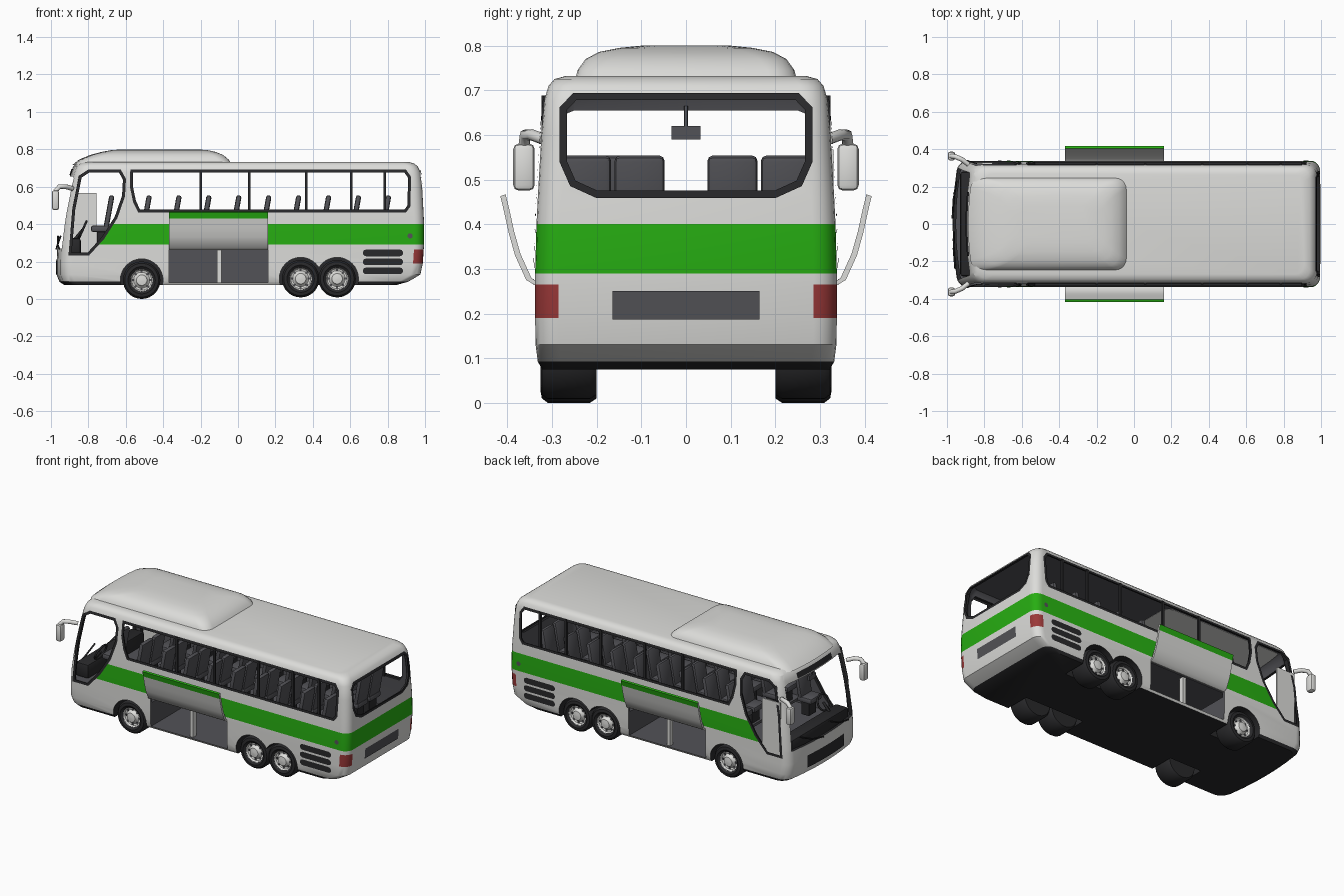
import bpy, bmesh, math
from mathutils import Vector

if "Cube" in bpy.data.objects:
    bpy.data.objects.remove(bpy.data.objects["Cube"])

def material(name, r, g, b):
    m = bpy.data.materials.new(name)
    m.diffuse_color = (r, g, b, 1)
    m.use_nodes = True
    m.node_tree.nodes["Principled BSDF"].inputs["Base Color"].default_value = m.diffuse_color
    return m

WHITE = material("white paint", 0.72, 0.72, 0.70)
GREEN = material("green stripe", 0.02, 0.42, 0.006)
RED = material("red lamp", 0.33, 0.04, 0.04)
BLACK = material("black rubber", 0.022, 0.022, 0.024)
GREY = material("dark grey", 0.085, 0.085, 0.095)
PALETTE = [WHITE, GREEN, RED, BLACK, GREY]

# body stations: height, front x, rear x, half width
BODY = [(.075, -.93, .85, .322), (.092, -.955, .91, .332), (.13, -.97, .975, .337), (.19, -.97, .988, .338),
        (.265, -.967, .993, .338), (.29, -.965, .995, .338), (.40, -.95, .995, .335), (.46, -.94, .992, .332),
        (.60, -.912, .985, .324), (.68, -.893, .975, .317), (.71, -.88, .96, .308), (.725, -.86, .94, .295),
        (.732, -.83, .91, .27)]

def station(z):
    for a, b in zip(BODY, BODY[1:]):
        if a[0] <= z <= b[0]:
            t = (z - a[0]) / (b[0] - a[0])
            return [p + (q - p) * t for p, q in zip(a, b)]

def make(name, bm, mats, angle=35):
    bmesh.ops.recalc_face_normals(bm, faces=bm.faces[:])
    me = bpy.data.meshes.new(name)
    bm.to_mesh(me)
    bm.free()
    ob = bpy.data.objects.new(name, me)
    bpy.context.collection.objects.link(ob)
    for m in mats if isinstance(mats, list) else [mats]:
        me.materials.append(m)
    smooth(ob, angle)
    return ob

def smooth(ob, angle=35):
    bpy.ops.object.select_all(action='DESELECT')
    ob.select_set(True)
    bpy.context.view_layer.objects.active = ob
    bpy.ops.object.shade_smooth_by_angle(angle=math.radians(angle))

def loft(rings, caps=True, closed=False):
    bm = bmesh.new()
    vs = [[bm.verts.new(p) for p in ring] for ring in rings]
    n = len(vs[0])
    pairs = list(zip(vs, vs[1:])) + ([(vs[-1], vs[0])] if closed else [])
    for a, b in pairs:
        for i in range(n):
            j = (i + 1) % n
            bm.faces.new((a[i], a[j], b[j], b[i]))
    if caps:
        bm.faces.new(vs[0][::-1])
        bm.faces.new(vs[-1])
    return bm

def ring(z, xf, xr, hw, r=.052, bow=.03):
    pts = []
    for cx, cy, a0 in ((xf + r, r - hw, 180), (xr - r, r - hw, 270), (xr - r, hw - r, 0), (xf + r, hw - r, 90)):
        for k in range(6):
            a = math.radians(a0 + 18 * k)
            pts.append((cx + r * math.cos(a), cy + r * math.sin(a)))
    pts += [(xf, f * (hw - r)) for f in (.66, .33, 0, -.33, -.66)]
    return [(x + (bow * (y / hw) ** 2 if x < xf + r + .001 else 0), y, z) for x, y in pts]

def prism(pts, axis, a, b):
    put = (lambda u, v, w: (u, w, v)) if axis == 'y' else (lambda u, v, w: (w, u, v))
    return loft([[put(u, v, w) for u, v in pts] for w in (a, b)])

def box(name, mat, c, size, bevel=0, tilt=0):
    bm = bmesh.new()
    bmesh.ops.create_cube(bm, size=1)
    bmesh.ops.scale(bm, vec=size, verts=bm.verts)
    if bevel:
        bmesh.ops.bevel(bm, geom=bm.edges[:], offset=bevel, segments=2, affect='EDGES', profile=.5)
    ob = make(name, bm, mat)
    ob.location, ob.rotation_euler = c, (0, tilt, 0)
    return ob

def tube(name, mat, pts, r, cyclic=False):
    cu = bpy.data.curves.new(name, 'CURVE')
    cu.dimensions, cu.bevel_depth, cu.bevel_resolution, cu.use_fill_caps = '3D', r, 2, True
    sp = cu.splines.new('POLY')
    sp.points.add(len(pts) - 1)
    for p, q in zip(sp.points, pts):
        p.co = (*q, 1)
    sp.use_cyclic_u = cyclic
    cu.materials.append(mat)
    ob = bpy.data.objects.new(name, cu)
    bpy.context.collection.objects.link(ob)

def cut(ob, bm, mat=GREY):
    c = make("cutter", bm, PALETTE)
    for p in c.data.polygons:
        p.material_index = PALETTE.index(mat)
    c.hide_render = True
    m = ob.modifiers.new("cut", 'BOOLEAN')
    m.operation, m.solver, m.object = 'DIFFERENCE', 'EXACT', c
    bpy.context.view_layer.objects.active = ob
    bpy.ops.object.modifier_apply(modifier="cut")
    bpy.data.objects.remove(c)

# surface maps for frames and plates
def on_side(s):
    return lambda u, v: (u, s * (station(v)[3] + .004), v)
def on_rear(u, v):
    return (station(v)[2] + .004, u, v)
def on_front(u, v):
    _, xf, _, hw = station(v)
    return (xf + .03 * (u / hw) ** 2 - .004, u, v)

def inset(pts, w):
    out = []
    for i, c in enumerate(pts):
        c = Vector(c)
        d1 = (c - Vector(pts[i - 1])).normalized()
        d2 = (Vector(pts[(i + 1) % len(pts)]) - c).normalized()
        n1, n2 = Vector((-d1.y, d1.x)), Vector((-d2.y, d2.x))
        out.append(tuple(c + (n1 + n2) * w / (1 + n1.dot(n2))))
    return out

def frame(name, pts, surf):
    make(name, loft([[surf(*p) for p in inset(pts, w)] for w in (-.006, .01)], caps=False), BLACK)

def plate(name, mat, surf, u0, u1, v0, v1, n=8):
    bm = bmesh.new()
    cols = [[bm.verts.new(surf(u0 + (u1 - u0) * i / n, v)) for v in (v0, v1)] for i in range(n + 1)]
    for a, b in zip(cols, cols[1:]):
        bm.faces.new((a[0], b[0], b[1], a[1]))
    make(name, bm, mat)

SIDE_WIN = [(-.53, .468), (.895, .468), (.915, .495), (.92, .65), (.895, .685), (-.57, .685), (-.572, .6), (-.555, .52)]
DOOR_WIN = [(-.90, .237), (-.80, .237), (-.72, .325), (-.65, .435), (-.61, .55), (-.605, .64), (-.63, .685),
            (-.80, .685), (-.845, .655), (-.88, .48)]
REAR_WIN = [(-.2, .465), (.2, .465), (.255, .49), (.277, .54), (.277, .66), (.25, .688),
            (-.25, .688), (-.277, .66), (-.277, .54), (-.255, .49)]
WINDSHIELD = [(-.30, .27), (.30, .27), (.275, .645), (.25, .655), (-.25, .655), (-.275, .645)]
WHEELS = [(-.515, .10), (.335, .108), (.53, .108)]

# body shell: hollow, with window, wheel and luggage openings
body = make("bus_body", loft([ring(*s) for s in BODY]), PALETTE)
cavity = [ring(z, f + .015, r - .015, h - .015) for z, f, r, h in map(station, (.235, .292, .402, .462, .6, .68, .71, .718))]
cut(body, loft(cavity))
cut(body, prism(SIDE_WIN, 'y', -.6, .6), BLACK)
cut(body, prism(DOOR_WIN, 'y', -.6, .6), BLACK)
cut(body, prism(WINDSHIELD, 'x', -1.2, -.80), BLACK)
cut(body, prism(REAR_WIN, 'x', .85, 1.2), BLACK)
cut(body, prism([(-.37, .088), (.16, .088), (.16, .268), (-.37, .268)], 'y', -.6, .6))
for x, z in WHEELS:
    circle = [(x + .114 * math.cos(k * math.pi / 16), z + .114 * math.sin(k * math.pi / 16)) for k in range(32)]
    for s in (-1, 1):
        cut(body, prism(circle, 'y', s * .17, s * .6), BLACK)
for p in body.data.polygons:
    c = p.center
    if p.material_index == 0:
        if .29 < c.z < .40 and c.x > -.76:
            p.material_index = 1
        elif .19 < c.z < .265 and c.x > .93 and abs(c.y) > .27:
            p.material_index = 2
        elif c.z < .085 and p.normal.z < -.4:
            p.material_index = 3
smooth(body, 30)

# roof unit
HUMP = [(.715, -.887, -.03, .25), (.745, -.85, -.05, .243), (.77, -.79, -.08, .225),
        (.786, -.73, -.12, .195), (.795, -.68, -.16, .15), (.80, -.62, -.22, .10)]
make("roof_unit", loft([ring(*s, r=.06, bow=.02) for s in HUMP]), WHITE, 50)

# window frames, posts and painted plates
frame("rear_window_frame", REAR_WIN, on_rear)
plate("rear_panel", GREY, on_rear, -.165, .165, .187, .25)
plate("front_grille", BLACK, on_front, -.18, .18, .13, .205)
plate("destination_sign", BLACK, on_front, -.17, .17, .663, .695)
for s in (-1, 1):
    side = on_side(s)
    frame("side_window_frame", SIDE_WIN, side)
    frame("door_window_frame", DOOR_WIN, side)
    for x in (-.2, .06, .365, .605, .785):
        box("window_post", BLACK, (x, s * .318, .576), (.014, .012, .225))
    for z in (.15, .198, .246):
        vent = [(.775 + sx * .09 + .018 * math.cos(a), z + .018 * math.sin(a))
                for sx, a0 in ((1, -90), (-1, 90)) for a in [math.radians(a0 + 36 * k) for k in range(6)]]
        bm = bmesh.new()
        bm.faces.new([bm.verts.new(side(*p)) for p in vent])
        make("side_vent", bm, BLACK)
    bm = bmesh.new()
    bm.faces.new([bm.verts.new(side(.92 + .014 * math.cos(k * .524), .337 + .014 * math.sin(k * .524))) for k in range(12)])
    make("fuel_cap", bm, GREY)

    # open luggage flap with a green upper edge
    outer = [(.336, .262), (.358, .275), (.383, .33), (.397, .38), (.408, .43), (.416, .463)]
    prof = outer + [(y - .012, z + .004) for y, z in outer[::-1]]
    flap = make("luggage_flap", loft([[(x, s * y, z) for y, z in prof] for x in (-.37, .16)]), [WHITE, GREEN])
    for p in flap.data.polygons:
        if p.center.z > .43 and (p.normal.y * s > .3 or p.normal.z > .5) and abs(p.normal.x) < .5:
            p.material_index = 1
    box("luggage_pillar", WHITE, (-.10, s * .30, .178), (.022, .03, .18))

    # door mirrors
    tube("mirror_arm", WHITE, [(-.885, s * .318, .59), (-.92, s * .345, .60), (-.955, s * .36, .60), (-.977, s * .363, .575)], .013)
    box("mirror_head", WHITE, (-.976, s * .363, .528), (.038, .048, .105), .012)

    # wheels, spun from a profile
    for x, z in WHEELS:
        tyre = [(.058, .314), (.073, .326), (.09, .323), (.1, .31), (.1, .215), (.09, .2), (.03, .2)]
        hub = [(.06, .316), (.053, .305), (.043, .302), (.034, .308), (.028, .322), (.006, .325)]
        for name, mat, pr in (("tyre", BLACK, tyre), ("wheel_hub", WHITE, hub)):
            rings = [[(x + r * math.cos(k * math.pi / 16), s * y, z + r * math.sin(k * math.pi / 16)) for k in range(32)]
                     for r, y in pr]
            bm = loft(rings, caps=False)
            bmesh.ops.holes_fill(bm, edges=[e for e in bm.edges if e.is_boundary and all(
                abs(v.co.y) == abs(rings[-1][0][1]) or abs(abs(v.co.y) - pr[-1][1]) < 1e-5 for v in e.verts)], sides=0)
            make(name, bm, mat, 40)
        for k in range(8):
            a = k * math.pi / 4
            box("hub_hole", GREY, (x + .046 * math.cos(a), s * .304, z + .046 * math.sin(a)), (.011, .006, .011))

# interior floors, luggage divider and cab
box("cabin_floor", GREY, (.19, 0, .272), (1.52, .64, .016))
box("luggage_divider", GREY, (-.105, 0, .178), (.53, .02, .18))
box("dashboard", BLACK, (-.885, 0, .28), (.09, .56, .09), .015)
box("entry_door", WHITE, (-.82, .326, .40), (.125, .008, .335))
box("interior_mirror", GREY, (-.87, 0, .605), (.012, .066, .03))
tube("interior_mirror_stem", GREY, [(-.87, 0, .62), (-.875, 0, .665)], .004)
tube("steering_wheel", BLACK, [(-.83 + .02 * math.sin(k * .3927), -.17 + .05 * math.cos(k * .3927),
                               .37 + .045 * math.sin(k * .3927)) for k in range(16)], .006, True)
tube("steering_column", BLACK, [(-.83, -.17, .37), (-.88, -.17, .31)], .008)
for y in (-.24, .03):
    tube("wiper", BLACK, [on_front(y, .268), on_front(y + .1, .29), on_front(y + .2, .335)], .005)

# passenger and driver seats
def seat(x, y, name="seat"):
    box(name + "_cushion", GREY, (x - .045, y, .375), (.10, .108, .035), .01)
    box(name + "_base", BLACK, (x - .04, y, .32), (.05, .07, .09))
    box(name + "_back", GREY, (x, y, .465), (.028, .112, .18), .012, .18)

for i in range(9):
    for y in (-.224, -.104, .104, .224):
        seat(-.49 + .16 * i, y)
seat(-.69, -.17, "driver_seat")
